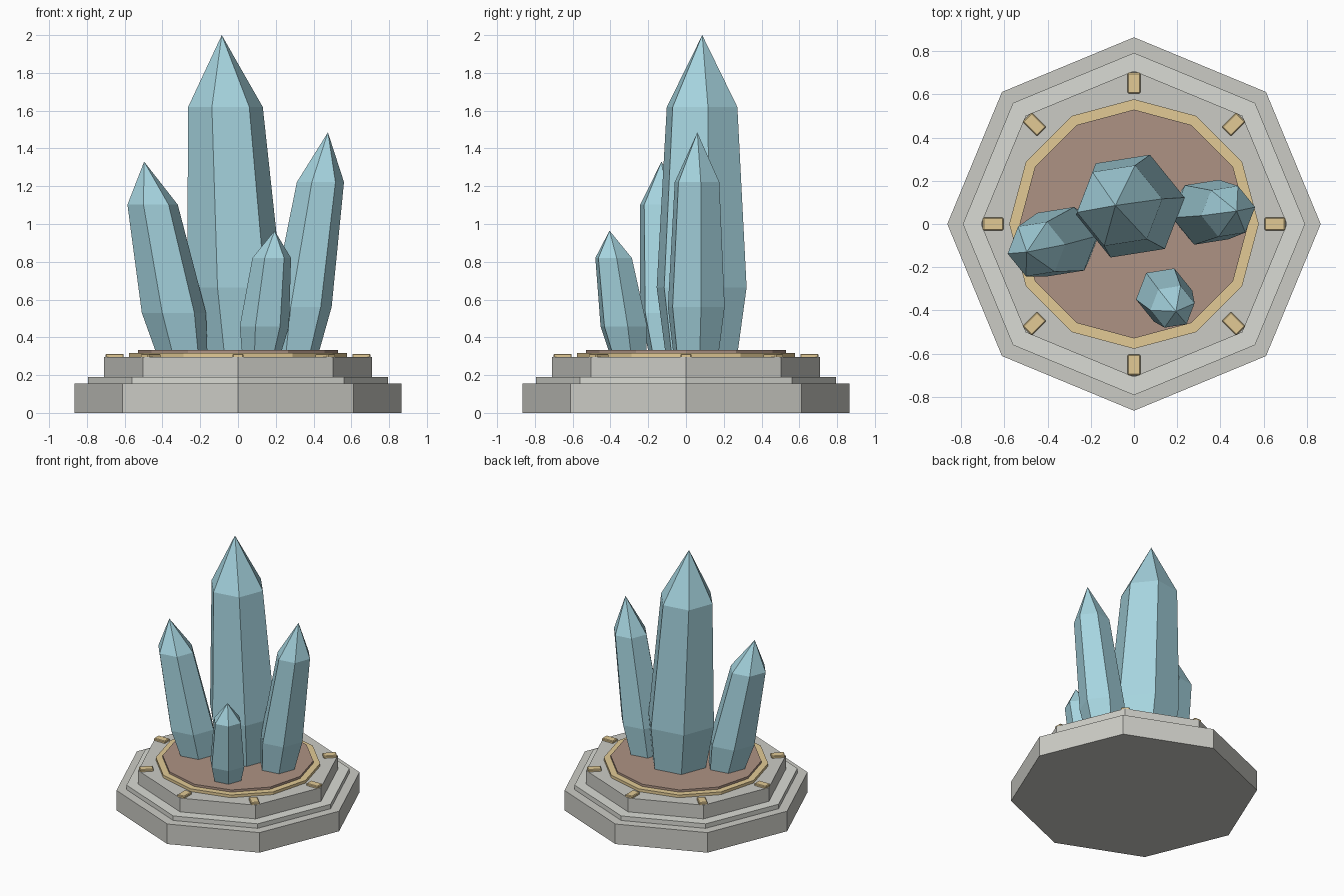
import bpy, bmesh, math
from mathutils import Matrix

if "Cube" in bpy.data.objects:
    bpy.data.objects.remove(bpy.data.objects["Cube"])


def material(name, color):
    m = bpy.data.materials.new(name)
    m.diffuse_color = (*color, 1)
    m.use_nodes = True
    m.node_tree.nodes["Principled BSDF"].inputs["Base Color"].default_value = m.diffuse_color
    return m


STONE = material("stone", (0.60, 0.60, 0.56))
PALE_STONE = material("pale_stone", (0.70, 0.71, 0.66))
GOLD = material("gold", (0.76, 0.59, 0.30))
SOIL = material("soil", (0.42, 0.29, 0.23))
CRYSTAL = material("crystal", (0.38, 0.66, 0.74))


def make_object(name, bm, mat):
    bmesh.ops.recalc_face_normals(bm, faces=bm.faces)
    mesh = bpy.data.meshes.new(name)
    bm.to_mesh(mesh)
    bm.free()
    mesh.materials.append(mat)
    obj = bpy.data.objects.new(name, mesh)
    bpy.context.collection.objects.link(obj)
    return obj


def ring(bm, n, r, z, cx=0, cy=0, turn=0):
    return [bm.verts.new((cx + r * math.cos(turn + math.tau * i / n),
                          cy + r * math.sin(turn + math.tau * i / n), z))
            for i in range(n)]


def bridge(bm, a, b):
    n = len(a)
    for i in range(n):
        bm.faces.new((a[i], a[(i + 1) % n], b[(i + 1) % n], b[i]))


def prism(name, n, r, z0, z1, mat):
    bm = bmesh.new()
    low, high = ring(bm, n, r, z0), ring(bm, n, r, z1)
    bridge(bm, low, high)
    bm.faces.new(low)
    bm.faces.new(high)
    return make_object(name, bm, mat)


# Stepped octagonal plinth
prism("plinth_bottom", 8, 0.865, 0, 0.155, STONE)
prism("plinth_middle", 8, 0.793, 0.155, 0.19, PALE_STONE)
prism("plinth_top", 8, 0.71, 0.19, 0.296, STONE)

# Soil bed and the gold band around it
prism("soil_bed", 12, 0.53, 0.296, 0.334, SOIL)
bm = bmesh.new()
loops = [ring(bm, 12, r, z) for r, z in
         ((0.578, 0.296), (0.578, 0.317), (0.515, 0.317), (0.515, 0.296))]
for k in range(4):
    bridge(bm, loops[k], loops[(k + 1) % 4])
make_object("gold_band", bm, GOLD)

# Eight gold studs, one at each corner of the plinth
for k in range(8):
    bm = bmesh.new()
    bmesh.ops.create_cube(bm, size=1, matrix=Matrix.Rotation(k * math.pi / 4, 4, 'Z')
                          @ Matrix.Translation((0.653, 0, 0.302))
                          @ Matrix.Diagonal((0.096, 0.06, 0.022, 1)))
    bmesh.ops.bevel(bm, geom=bm.edges[:], offset=0.005, segments=1, affect='EDGES')
    make_object(f"gold_stud_{k + 1}", bm, GOLD)


# Leaning six-sided crystals: narrow foot, wide belly, tapered shoulder, point
def crystal(name, foot, tip, r):
    z0 = 0.33
    bm = bmesh.new()

    def at(t, scale):
        return ring(bm, 6, r * scale, z0 + t * (tip[2] - z0),
                    foot[0] + t * (tip[0] - foot[0]),
                    foot[1] + t * (tip[1] - foot[1]), math.radians(9))

    loops = [at(0, 0.81), at(0.2, 1), at(0.772, 0.785)]
    bm.faces.new(loops[0])
    for a, b in zip(loops, loops[1:]):
        bridge(bm, a, b)
    point = bm.verts.new(tip)
    top = loops[-1]
    for i in range(6):
        bm.faces.new((top[i], top[(i + 1) % 6], point))
    make_object(name, bm, CRYSTAL)


crystal("crystal_main", (0, 0.082), (-0.086, 0.086, 2.0), 0.255)
crystal("crystal_left", (-0.30, -0.07), (-0.497, -0.13, 1.33), 0.172)
crystal("crystal_right", (0.302, 0.053), (0.476, 0.06, 1.485), 0.161)
crystal("crystal_small", (0.126, -0.31), (0.194, -0.405, 0.965), 0.132)
